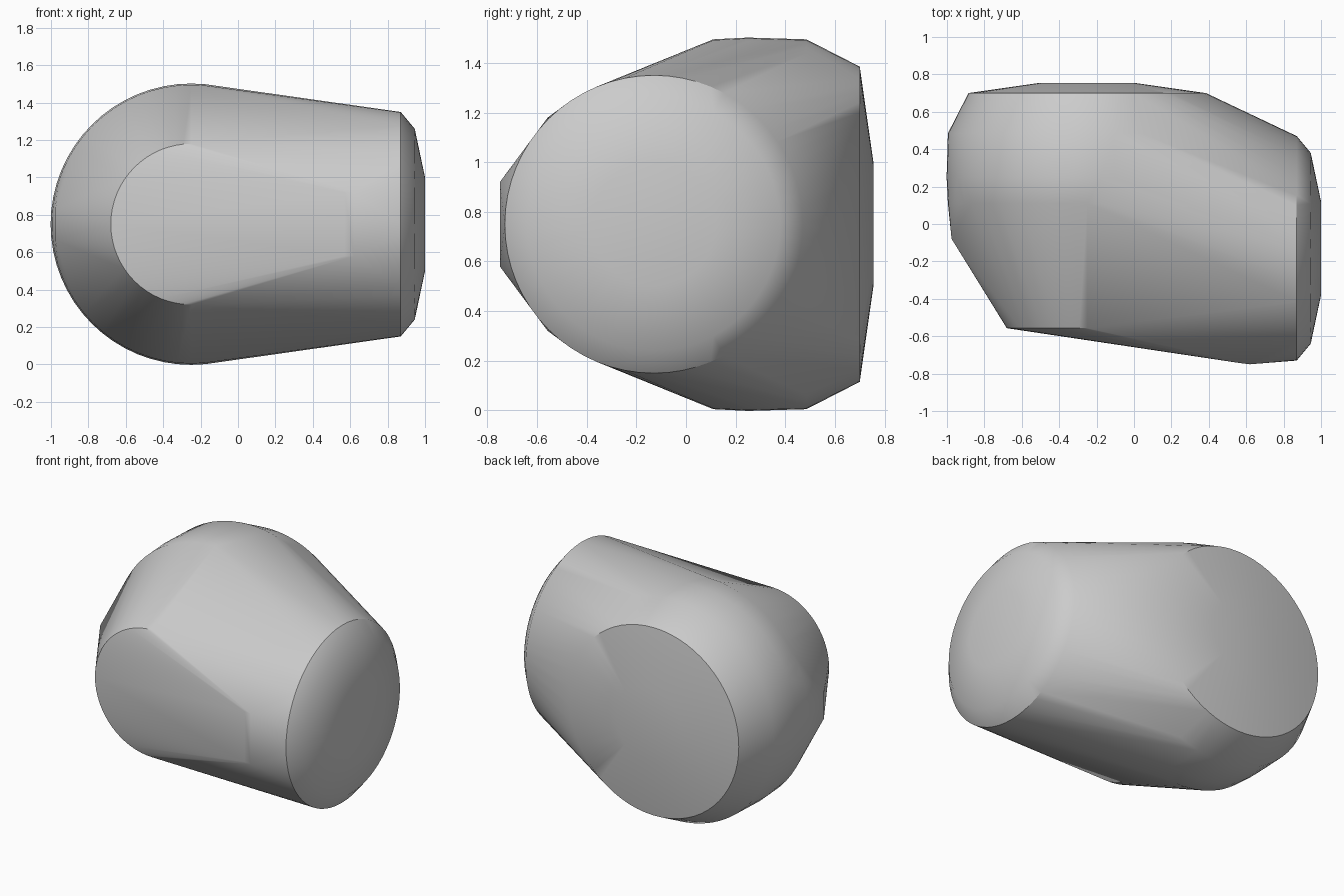
import bpy
import bmesh
import math
from mathutils import Vector

default = bpy.data.objects.get("Cube")
if default:
    bpy.data.objects.remove(default, do_unlink=True)

MID = 0.75      # height of the horizontal symmetry plane
SIDES = 64

grey = bpy.data.materials.new("plain grey")
grey.use_nodes = True
COLOUR = (0.6, 0.6, 0.6, 1)
grey.diffuse_color = COLOUR
grey.node_tree.nodes["Principled BSDF"].inputs["Base Color"].default_value = COLOUR

bm = bmesh.new()


def ring(axis, along, across, radius):
    """Circle of points facing along the x or y axis."""
    for i in range(SIDES):
        a = 2 * math.pi * i / SIDES
        u, z = across + radius * math.cos(a), MID + radius * math.sin(a)
        bm.verts.new(Vector((along, u, z) if axis == "x" else (u, along, z)))


def upright_edge(x, y, half):
    for side in (-1, 1):
        bm.verts.new((x, y, MID + side * half))


# Main barrel: domed back, wide waist, narrow front disc
for y, radius in ((0.755, 0.25), (0.70, 0.635), (0.485, 0.745),
                  (0.25, 0.752), (0.11, 0.745), (-0.557, 0.43)):
    ring("y", y, -0.25, radius)

# Side barrel: shallow dome facing the left
for x, radius in ((1.0, 0.25), (0.945, 0.51), (0.87, 0.6)):
    ring("x", x, -0.13, radius)

# Short ridges at the front and on the right
upright_edge(0.62, -0.75, 0.17)
upright_edge(0.57, -0.744, 0.17)
upright_edge(-0.975, -0.08, 0.085)

# Wrap everything in one skin
hull = bmesh.ops.convex_hull(bm, input=bm.verts[:])
spare = {g for key in ("geom_interior", "geom_unused") for g in hull[key]
         if isinstance(g, bmesh.types.BMVert)}
bmesh.ops.delete(bm, geom=list(spare), context="VERTS")
bmesh.ops.dissolve_limit(bm, angle_limit=math.radians(0.2),
                         verts=bm.verts[:], edges=bm.edges[:])
bmesh.ops.recalc_face_normals(bm, faces=bm.faces[:])

mesh = bpy.data.meshes.new("rounded_body")
bm.to_mesh(mesh)
bm.free()
mesh.materials.append(grey)
body = bpy.data.objects.new("rounded_body", mesh)
bpy.context.collection.objects.link(body)

bpy.ops.object.select_all(action="DESELECT")
body.select_set(True)
bpy.context.view_layer.objects.active = body
bpy.ops.object.shade_smooth_by_angle(angle=math.radians(30))
